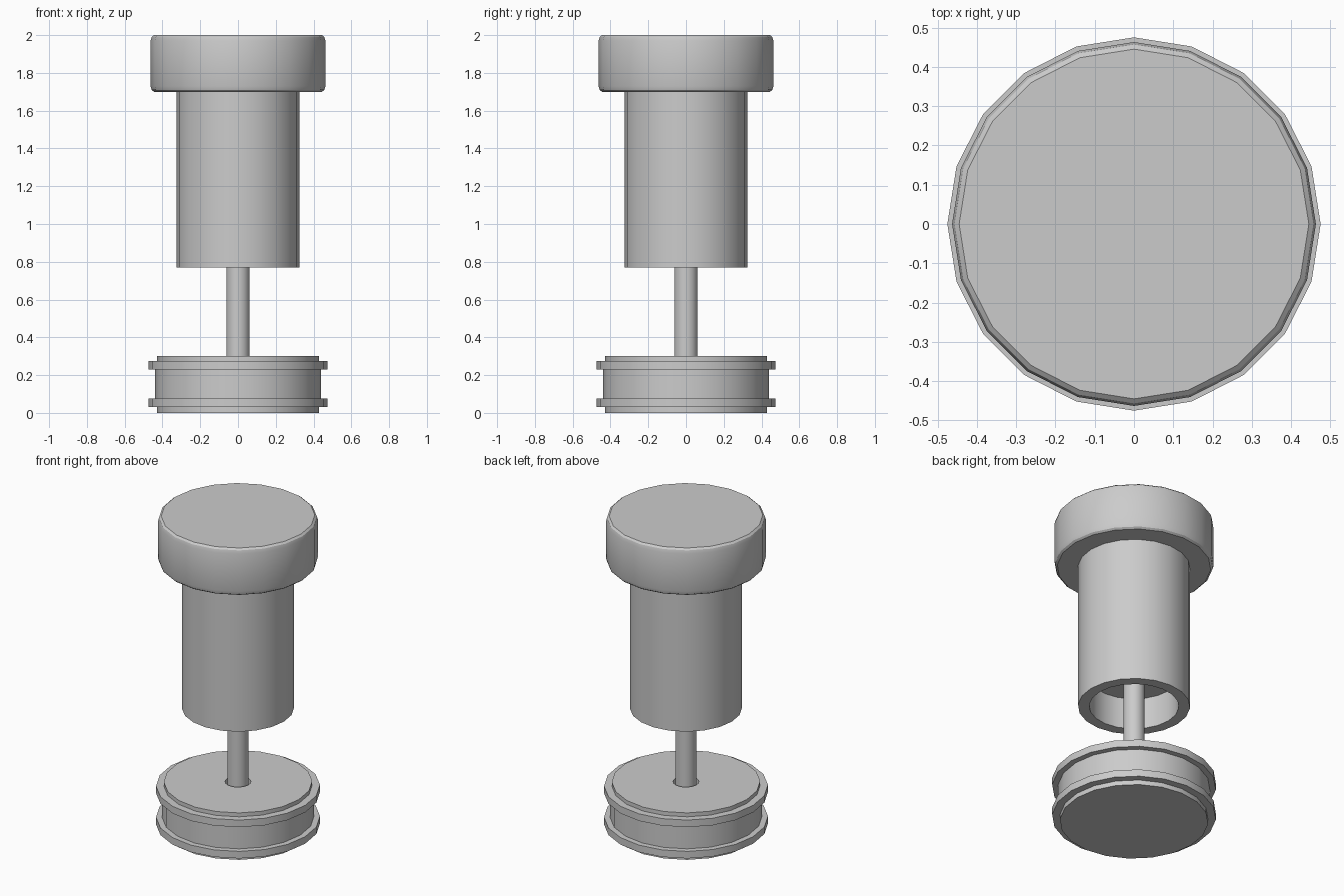
import bpy, bmesh, math

if "Cube" in bpy.data.objects:
    bpy.data.objects.remove(bpy.data.objects["Cube"])

SIDES = 20


def lathe(name, profile):
    """Revolve an (r, z) profile around z; the first and last rings are capped."""
    bm = bmesh.new()
    rings = []
    for r, z in profile:
        rings.append([bm.verts.new((r * math.cos(2 * math.pi * i / SIDES),
                                    r * math.sin(2 * math.pi * i / SIDES), z))
                      for i in range(SIDES)])
    for a, b in zip(rings, rings[1:]):
        for i in range(SIDES):
            j = (i + 1) % SIDES
            bm.faces.new((a[i], a[j], b[j], b[i]))
    bm.faces.new(rings[0][::-1])
    bm.faces.new(rings[-1])
    bmesh.ops.recalc_face_normals(bm, faces=bm.faces[:])
    mesh = bpy.data.meshes.new(name)
    bm.to_mesh(mesh)
    bm.free()
    obj = bpy.data.objects.new(name, mesh)
    bpy.context.collection.objects.link(obj)
    bpy.ops.object.select_all(action='DESELECT')
    obj.select_set(True)
    bpy.context.view_layer.objects.active = obj
    bpy.ops.object.shade_smooth_by_angle(angle=math.radians(31))
    return obj


# Base spool with two flanges and a socket for the rod
lathe("base_spool", [
    (0.43, 0.0), (0.43, 0.03), (0.475, 0.03), (0.475, 0.075),
    (0.44, 0.075), (0.44, 0.23), (0.475, 0.23), (0.475, 0.275),
    (0.43, 0.275), (0.43, 0.30), (0.075, 0.30), (0.075, 0.24)])

# Thin connecting rod
lathe("rod", [(0.062, 0.24), (0.062, 0.97)])

# Barrel, recessed from below
lathe("barrel", [(0.26, 0.97), (0.26, 0.77), (0.325, 0.77), (0.325, 1.70)])

# Head with softened rims
lathe("head_cap", [
    (0.445, 1.70), (0.457, 1.71), (0.463, 1.73),
    (0.463, 1.97), (0.457, 1.99), (0.445, 2.0)])
